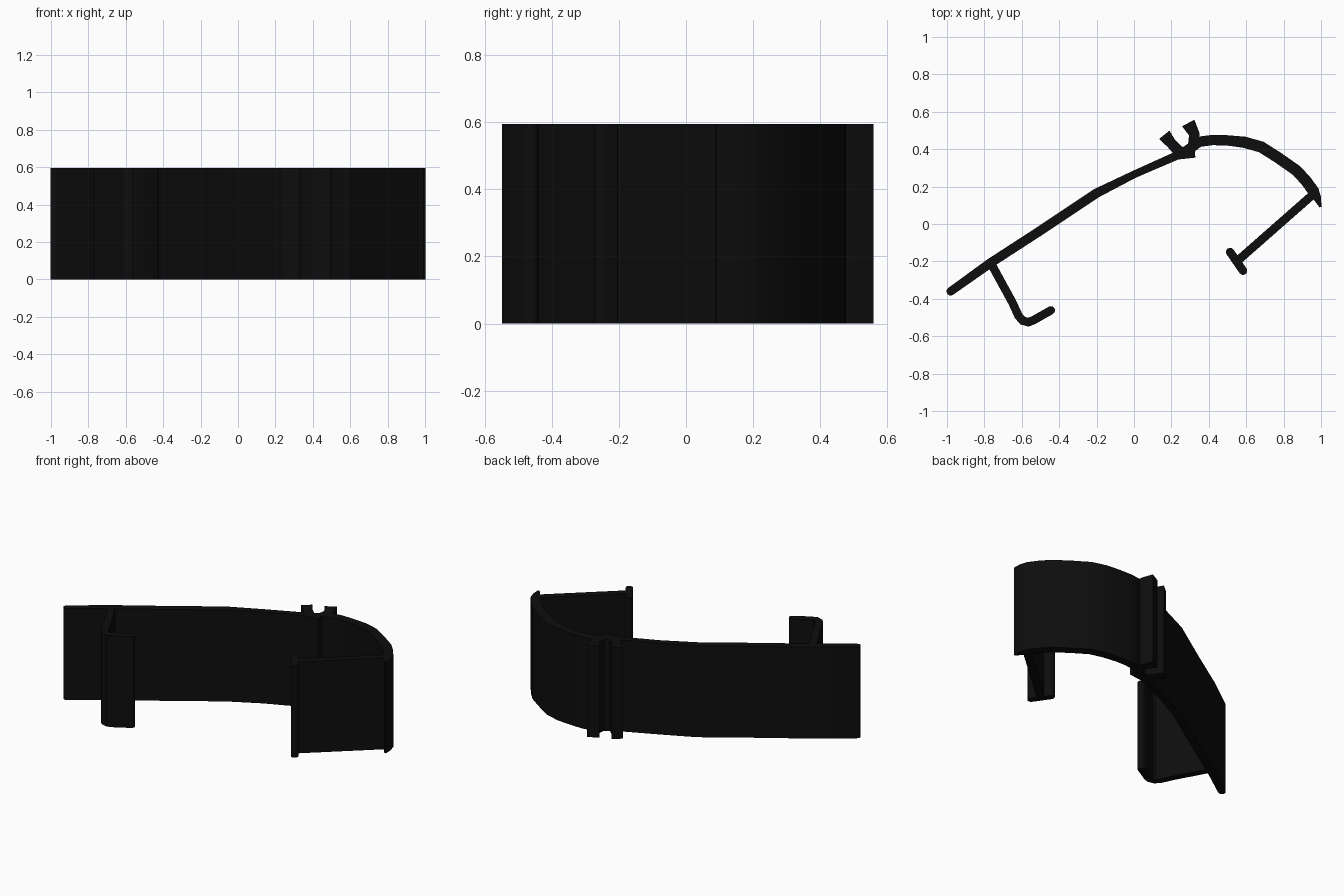
import bpy, bmesh, math
from mathutils import Vector

cube = bpy.data.objects.get("Cube")
if cube:
    bpy.data.objects.remove(cube, do_unlink=True)

HEIGHT = 0.595

black = bpy.data.materials.new("black plastic")
black.use_nodes = True
colour = (0.004, 0.004, 0.004, 1)
black.diffuse_color = colour
black.node_tree.nodes["Principled BSDF"].inputs["Base Color"].default_value = colour


def wall(name, path, widths, round_start=False, round_end=False):
    """Upright strip following a plan path, with a width at every point."""
    pts = [Vector(p) for p in path]
    if not isinstance(widths, list):
        widths = [widths] * len(pts)
    stations = []
    for i, p in enumerate(pts):
        d_in = (p - pts[max(i - 1, 0)]).normalized()
        d_out = (pts[min(i + 1, len(pts) - 1)] - p).normalized()
        along = (d_in + d_out).normalized()
        side = Vector((-along.y, along.x))
        mitre = 1 / max(along.dot(d_out if d_out.length else d_in), 0.6)
        stations.append((p, side, along, widths[i] / 2 * mitre))

    # Extra narrowing stations make the rounded ends
    def cap(station, sign):
        p, side, along, half = station
        return [(p + along * sign * half * math.sin(a), side, along, half * math.cos(a))
                for a in (math.radians(d) for d in (30, 55, 78))]
    if round_start:
        stations = cap(stations[0], -1)[::-1] + stations
    if round_end:
        stations += cap(stations[-1], 1)

    bm = bmesh.new()
    rings = []
    for p, side, _, half in stations:
        a, b = p + side * half, p - side * half
        rings.append([bm.verts.new((q.x, q.y, z))
                      for q, z in ((a, 0), (b, 0), (b, HEIGHT), (a, HEIGHT))])
    for r, s in zip(rings, rings[1:]):
        for k in range(4):
            n = (k + 1) % 4
            bm.faces.new((r[k], r[n], s[n], s[k]))
    bm.faces.new(rings[0][::-1])
    bm.faces.new(rings[-1])
    bmesh.ops.recalc_face_normals(bm, faces=bm.faces[:])
    mesh = bpy.data.meshes.new(name)
    bm.to_mesh(mesh)
    bm.free()
    mesh.materials.append(black)
    obj = bpy.data.objects.new(name, mesh)
    bpy.context.collection.objects.link(obj)
    bpy.ops.object.select_all(action='DESELECT')
    obj.select_set(True)
    bpy.context.view_layer.objects.active = obj
    bpy.ops.object.shade_smooth_by_angle(angle=math.radians(30))
    return obj


# Long back wall, up to the clip
wall("long_wall",
     [(-0.98, -0.36), (-0.77, -0.21), (-0.5, -0.035), (-0.2, 0.165),
      (0, 0.265), (0.25, 0.375), (0.33, 0.425)],
     [0.045, 0.05, 0.05, 0.05, 0.04, 0.045, 0.055], round_start=True)

# Curved end wall, tapering to a tip
wall("curved_wall",
     [(0.29, 0.4), (0.35, 0.44), (0.42, 0.449), (0.5, 0.447), (0.59, 0.437), (0.68, 0.412),
      (0.77, 0.355), (0.87, 0.285), (0.92, 0.23), (0.96, 0.175), (0.982, 0.135), (0.997, 0.09)],
     [0.05, 0.055, 0.055, 0.055, 0.06, 0.06, 0.06, 0.06, 0.06, 0.06, 0.04, 0.01])

# Clip with two prongs behind the joint
wall("clip_base", [(0.235, 0.375), (0.325, 0.385)], 0.06, True)
wall("clip_left_prong", [(0.162, 0.477), (0.2, 0.43), (0.26, 0.37)], [0.07, 0.055, 0.06])
wall("clip_right_prong", [(0.29, 0.54), (0.322, 0.48), (0.318, 0.43), (0.29, 0.37)],
     [0.075, 0.055, 0.055, 0.05])

# Left hook
wall("hook_arm",
     [(-0.765, -0.21), (-0.65, -0.42), (-0.618, -0.49), (-0.595, -0.517),
      (-0.565, -0.525), (-0.535, -0.513), (-0.445, -0.462)],
     0.045, round_end=True)

# Right arm with its crossbar
wall("cross_arm", [(0.965, 0.165), (0.55, -0.2)], 0.045)
wall("cross_bar", [(0.514, -0.15), (0.583, -0.25)], 0.045, True, True)
